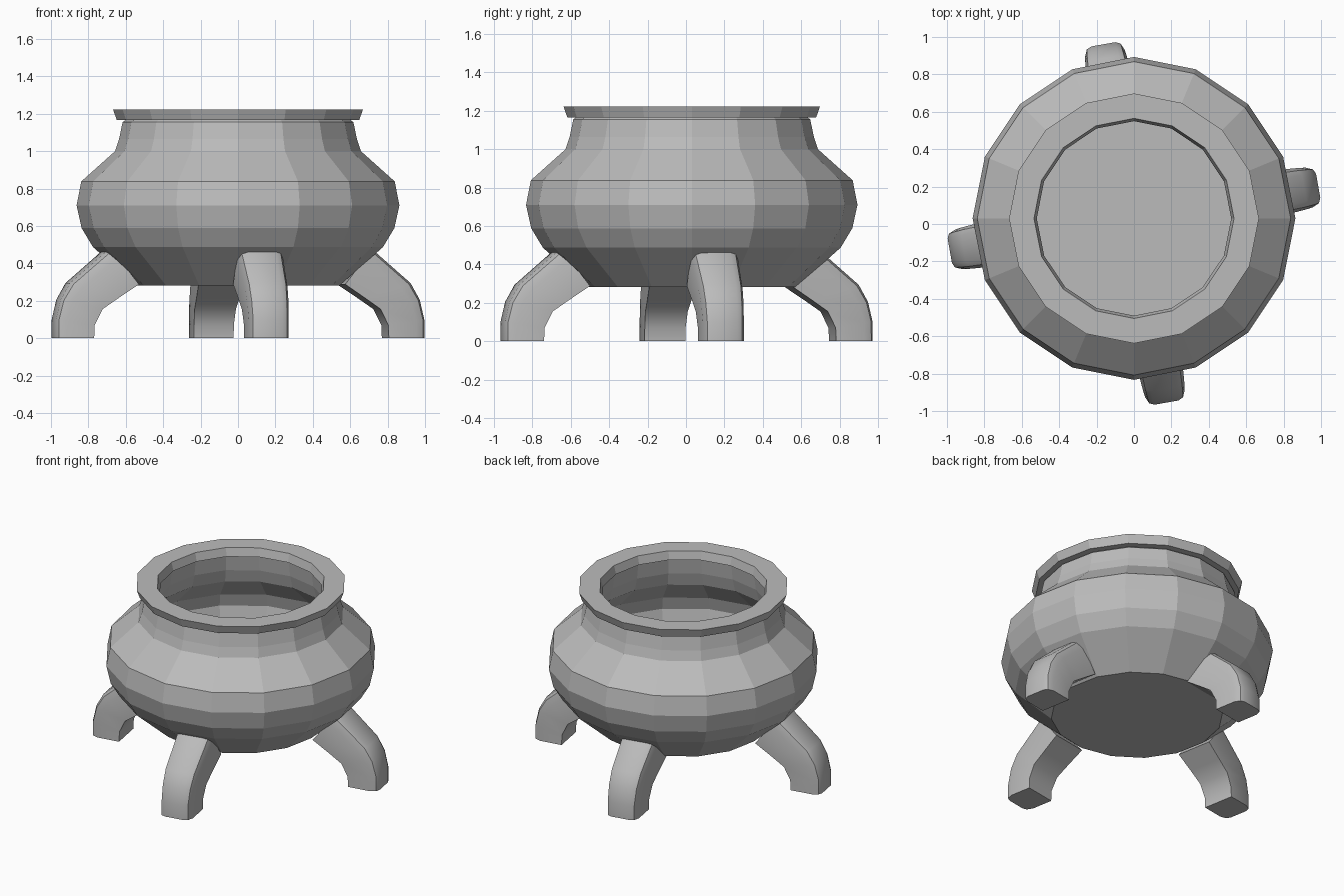
import bpy
import bmesh
from math import sin, cos, pi, radians

if "Cube" in bpy.data.objects:
    bpy.data.objects.remove(bpy.data.objects["Cube"], do_unlink=True)

SIDES = 16
CENTRE_Y = 0.03

stone = bpy.data.materials.new("stone grey")
stone.use_nodes = True
GREY = (0.5, 0.5, 0.5, 1)
stone.diffuse_color = GREY
stone.node_tree.nodes["Principled BSDF"].inputs["Base Color"].default_value = GREY


def loft(name, rings, closed=False):
    """Bridge equal rings of points; cap the ends unless the loft is closed."""
    bm = bmesh.new()
    loops = [[bm.verts.new(p) for p in ring] for ring in rings]
    n = len(loops[0])
    pairs = list(zip(loops, loops[1:]))
    if closed:
        pairs.append((loops[-1], loops[0]))
    else:
        bm.faces.new(loops[0])
        bm.faces.new(loops[-1])
    for a, b in pairs:
        for i in range(n):
            j = (i + 1) % n
            bm.faces.new((a[i], a[j], b[j], b[i]))
    bmesh.ops.recalc_face_normals(bm, faces=bm.faces)
    mesh = bpy.data.meshes.new(name)
    bm.to_mesh(mesh)
    bm.free()
    mesh.materials.append(stone)
    obj = bpy.data.objects.new(name, mesh)
    bpy.context.collection.objects.link(obj)
    obj.location.y = CENTRE_Y
    return obj


def circle(r, z):
    return [(r * cos(2 * pi * i / SIDES), r * sin(2 * pi * i / SIDES), z)
            for i in range(SIDES)]


# Hollow pot: outer wall upwards, then the cavity down to its floor
outer = [(0.545, 0.283), (0.775, 0.487), (0.836, 0.588), (0.863, 0.71),
         (0.838, 0.838), (0.657, 1.0), (0.636, 1.064), (0.617, 1.155), (0.6, 1.168)]
inner = [(0.53, 1.168), (0.545, 1.06), (0.57, 0.97), (0.745, 0.8), (0.77, 0.71),
         (0.745, 0.61), (0.69, 0.53), (0.53, 0.36)]
loft("pot_body", [circle(r, z) for r, z in outer + inner])

# Flat ring lip
lip = [(0.648, 1.166), (0.668, 1.223), (0.535, 1.223), (0.52, 1.166)]
loft("pot_rim", [circle(r, z) for r, z in lip], closed=True)

# Curved legs: outer edge, inner edge and half width of each section
sections = [((1.0, 0), (0.8, 0), 0.108),
            ((1.0, 0.1), (0.797, 0.07), 0.108),
            ((0.975, 0.205), (0.755, 0.155), 0.112),
            ((0.925, 0.294), (0.67, 0.214), 0.117),
            ((0.71, 0.48), (0.56, 0.288), 0.125)]
# Section outline: width fraction and depth fraction, rounded on the outside
half = [(1, 0), (1, 0.75), (0.85, 0.94), (0.6, 1)]
outline = half + [(-u, t) for u, t in reversed(half)]


def leg(name, angle, inset=0):
    rings = []
    for (ro, zo), (ri, zi), w in sections:
        rings.append([(ri + (ro - ri) * t - inset, u * w, zi + (zo - zi) * t)
                      for u, t in outline])
    obj = loft(name, rings)
    obj.rotation_euler.z = radians(angle)
    bpy.ops.object.select_all(action="DESELECT")
    obj.select_set(True)
    bpy.context.view_layer.objects.active = obj
    bpy.ops.object.shade_smooth_by_angle(angle=radians(35))


TWIST = 10
leg("left_leg", TWIST)
leg("back_leg", 90 + TWIST, inset=0.055)
leg("right_leg", 180 + TWIST)
leg("front_leg", 270 + TWIST)
